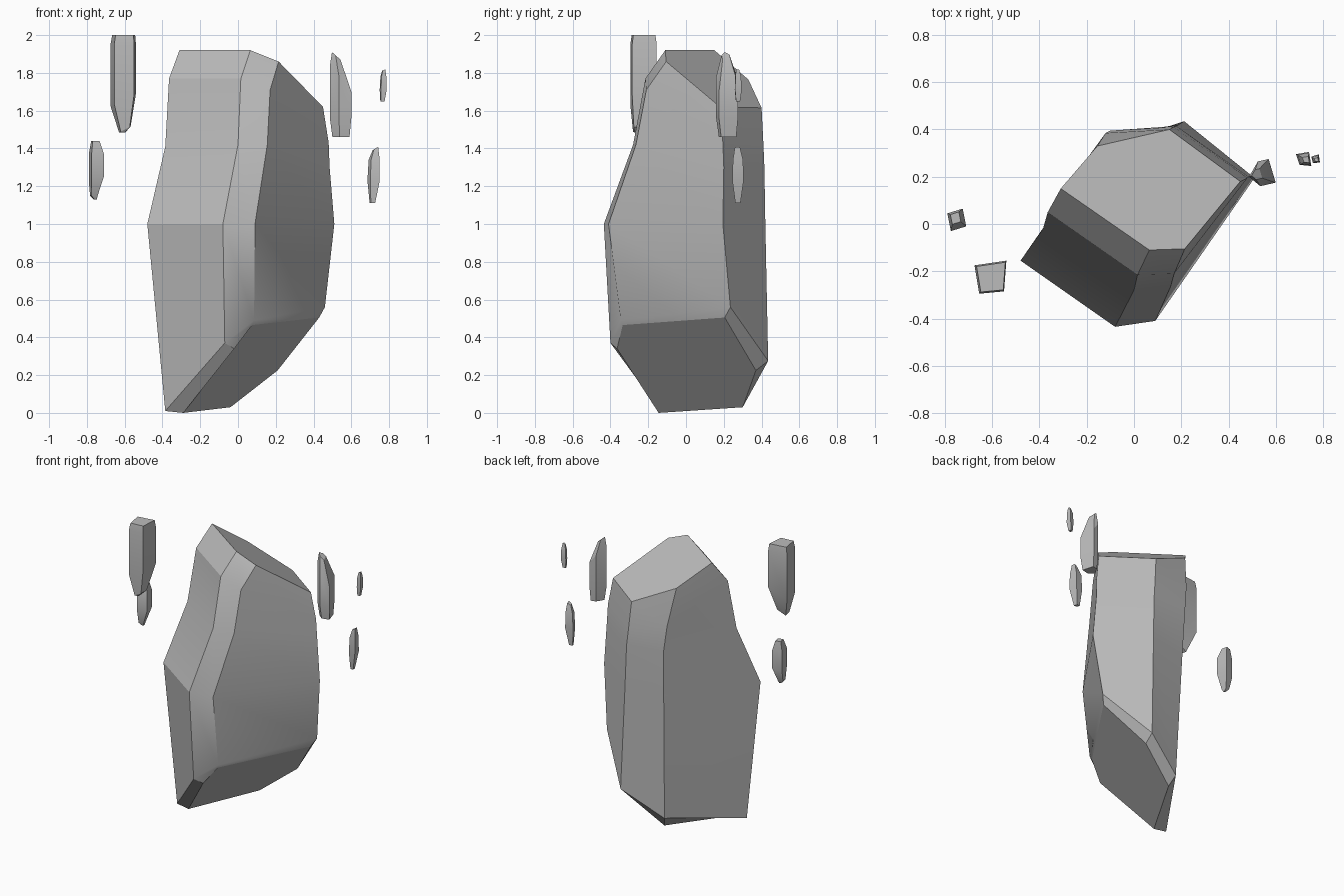
import bpy, bmesh, math
from mathutils import Vector

stone = bpy.data.materials.new("grey stone")
stone.diffuse_color = (0.5, 0.5, 0.5, 1)


def loft(name, rings):
    """Skin equal-length rings, ordered top to bottom, and cap both ends."""
    bm = bmesh.new()
    loops = [[bm.verts.new(p) for p in ring] for ring in rings]
    n = len(loops[0])
    for up, low in zip(loops, loops[1:]):
        for i in range(n):
            j = (i + 1) % n
            bm.faces.new((up[i], low[i], low[j], up[j]))
    bm.faces.new(loops[0])
    bm.faces.new(loops[-1][::-1])
    bmesh.ops.recalc_face_normals(bm, faces=bm.faces)
    mesh = bpy.data.meshes.new(name)
    bm.to_mesh(mesh)
    bm.free()
    mesh.materials.append(stone)
    obj = bpy.data.objects.new(name, mesh)
    bpy.context.collection.objects.link(obj)
    bpy.ops.object.select_all(action='DESELECT')
    obj.select_set(True)
    bpy.context.view_layer.objects.active = obj
    bpy.ops.object.shade_smooth_by_angle(angle=math.radians(25))
    return obj


def shard(name, quad, levels):
    """Splinter: a quad outline, scaled toward a centre (x, y) at each level.
    level = (z, scale, centre x, centre y, z slope along x)"""
    mid = sum((Vector(p) for p in quad), Vector((0, 0))) / len(quad)
    rings = []
    for z, s, cx, cy, slope in levels:
        rings.append([(cx + (p[0] - mid.x) * s, cy + (p[1] - mid.y) * s,
                       z + slope * (p[0] - mid.x) * s) for p in quad])
    return loft(name, rings)


# Main boulder: six corner columns, sloped cap, waist, belly and cut underside
loft("boulder", [
    [(-.31, .15, 1.92), (.065, -.11, 1.92), (.215, -.105, 1.86),
     (.45, .18, 1.62), (.15, .40, 1.615), (-.155, .33, 1.765)],
    [(-.365, .05, 1.77), (.015, -.215, 1.77), (.17, -.21, 1.71),
     (.48, .195, 1.43), (.167, .41, 1.42), (-.12, .385, 1.505)],
    [(-.385, -.02, 1.41), (0, -.28, 1.42), (.155, -.265, 1.42),
     (.485, .20, 1.30), (.179, .415, 1.30), (-.1, .395, 1.33)],
    [(-.48, -.155, 1.0), (-.08, -.435, 1.0), (.09, -.41, 1.0),
     (.51, .195, 1.0), (.188, .42, 1.0), (-.09, .38, 1.0)],
    [(-.385, -.136, .01), (-.07, -.40, .37), (.085, -.345, .49),
     (.46, .235, .56), (.212, .435, .275), (-.068, .34, .104)],
    [(-.29, -.145, .0), (-.02, -.365, .34), (.075, -.335, .465),
     (.43, .205, .505), (.21, .37, .225), (-.04, .30, .03)],
])

# Floating shards around the boulder
shard("left_upper_shard",
      [(-.675, -.175), (-.655, -.295), (-.55, -.285), (-.54, -.155)],
      [(2.0, .9, -.603, -.227, 0), (1.95, 1, -.605, -.2275, 0),
       (1.66, 1, -.605, -.2275, .5), (1.50, .45, -.598, -.25, .5),
       (1.485, .2, -.61, -.26, 0)])
shard("left_lower_shard",
      [(-.79, .045), (-.775, -.03), (-.71, -.01), (-.725, .065)],
      [(1.44, .55, -.755, .025, 0), (1.37, 1, -.75, .0175, 0),
       (1.24, 1, -.75, .0175, .3), (1.15, .5, -.763, .01, 0),
       (1.13, .2, -.755, .01, 0)])
shard("right_upper_shard",
      [(.487, .2), (.535, .16), (.60, .175), (.57, .275), (.525, .265)],
      [(1.89, .4, .52, .21, -.9), (1.77, 1, .543, .215, -1.2),
       (1.56, 1, .543, .215, 0), (1.46, .8, .545, .218, 0)])
shard("right_lower_shard",
      [(.685, .295), (.70, .25), (.75, .245), (.74, .305)],
      [(1.40, .45, .728, .272, .6), (1.34, .9, .722, .274, 0),
       (1.23, 1, .719, .274, 0), (1.11, .45, .712, .274, 0)])
shard("right_small_shard",
      [(.75, .285), (.757, .258), (.787, .26), (.782, .295)],
      [(1.815, .45, .772, .272, .4), (1.78, .85, .77, .274, 0),
       (1.71, 1, .769, .2745, 0), (1.648, .6, .765, .274, 0)])
